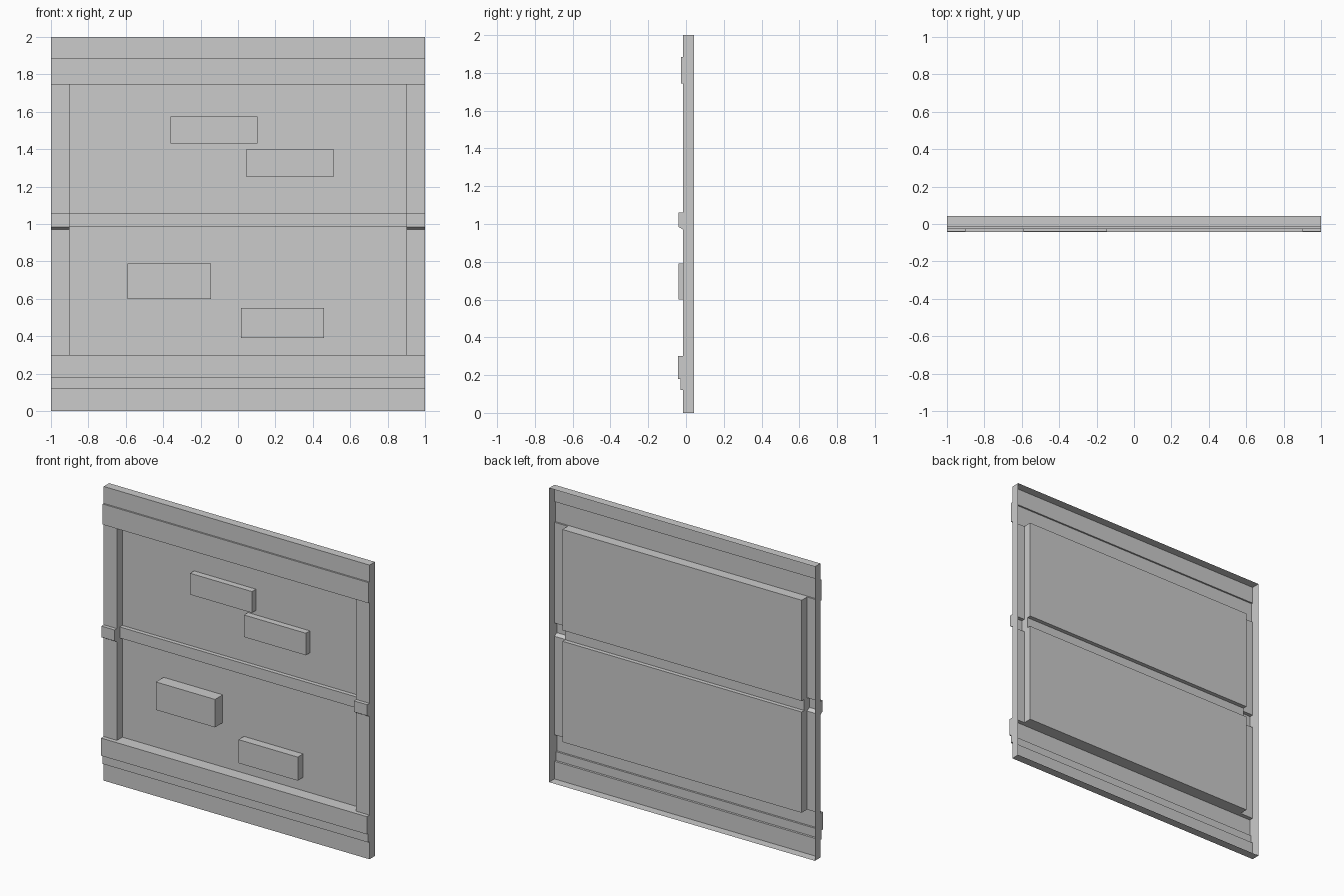
import bpy, bmesh

if "Cube" in bpy.data.objects:
    bpy.data.objects.remove(bpy.data.objects["Cube"])

BACK, BASE, RAIL = 0.043, -0.015, -0.04   # depths (y)
RAIL_IN = 0.015                           # rail depth between the recessed fields
EDGE, INNER = 1.0, 0.9                    # half widths

# (y, z) profiles running from the bottom edge to the top edge
lower_trim = [(BACK, 0), (BASE, 0), (BASE, 0.12), (-0.03, 0.12),
              (-0.03, 0.18), (-0.043, 0.18), (-0.043, 0.3)]
upper_trim = [(-0.026, 1.745), (-0.026, 1.885), (BASE, 1.885), (BASE, 2), (BACK, 2)]
stile = [(BASE, 0.3), (BASE, 0.97), (RAIL, 0.985), (RAIL, 1.06), (BASE, 1.06), (BASE, 1.745)]
field = [(BACK, 0.3), (BACK, 0.985), (RAIL_IN, 0.985), (RAIL_IN, 1.06),
         (BACK, 1.06), (BACK, 1.745)]
side_profile = lower_trim + stile + upper_trim
field_profile = lower_trim + stile[:1] + field + stile[-1:] + upper_trim


def finish(bm, name):
    mesh = bpy.data.meshes.new(name)
    bm.to_mesh(mesh)
    bm.free()
    obj = bpy.data.objects.new(name, mesh)
    bpy.context.collection.objects.link(obj)
    return obj


def sweep(bm, profile, x0, x1):
    left = [bm.verts.new((x0, y, z)) for y, z in profile]
    right = [bm.verts.new((x1, y, z)) for y, z in profile]
    for i in range(len(profile) - 1):
        bm.faces.new((left[i], right[i], right[i + 1], left[i + 1]))


def cap(bm, outline, x):
    bm.faces.new([bm.verts.new((x, y, z)) for y, z in outline])


# Open-backed wall shell: centre bay, two stiles, end walls and recess walls
bm = bmesh.new()
sweep(bm, field_profile, -INNER, INNER)
sweep(bm, side_profile, -EDGE, -INNER)
sweep(bm, side_profile, INNER, EDGE)
for s in (-1, 1):
    cap(bm, side_profile, s * EDGE)
    cap(bm, stile + field[::-1], s * INNER)
bmesh.ops.remove_doubles(bm, verts=bm.verts, dist=0.0005)
bmesh.ops.recalc_face_normals(bm, faces=bm.faces)
bm.normal_update()
front = next(f for f in bm.faces if abs(f.normal.y) > 0.9)
if front.normal.y > 0:
    bmesh.ops.reverse_faces(bm, faces=bm.faces)
finish(bm, "wall_panel")


# Raised blocks on the recessed fields, open where they meet the wall
def block(name, x0, x1, z0, z1, y):
    bm = bmesh.new()
    bmesh.ops.create_cube(bm, size=1)
    for v in bm.verts:
        v.co = (x1 if v.co.x > 0 else x0, BACK if v.co.y > 0 else y,
                z1 if v.co.z > 0 else z0)
    bm.normal_update()
    hidden = [f for f in bm.faces if f.normal.y > 0.9]
    bmesh.ops.delete(bm, geom=hidden, context='FACES')
    finish(bm, name)


for i, b in enumerate([(-0.36, 0.105, 1.43, 1.575, 0.0),
                       (0.045, 0.51, 1.25, 1.40, 0.0),
                       (-0.59, -0.145, 0.60, 0.79, RAIL),
                       (0.015, 0.46, 0.39, 0.55, BASE)]):
    block(f"raised_block_{i + 1}", *b)
